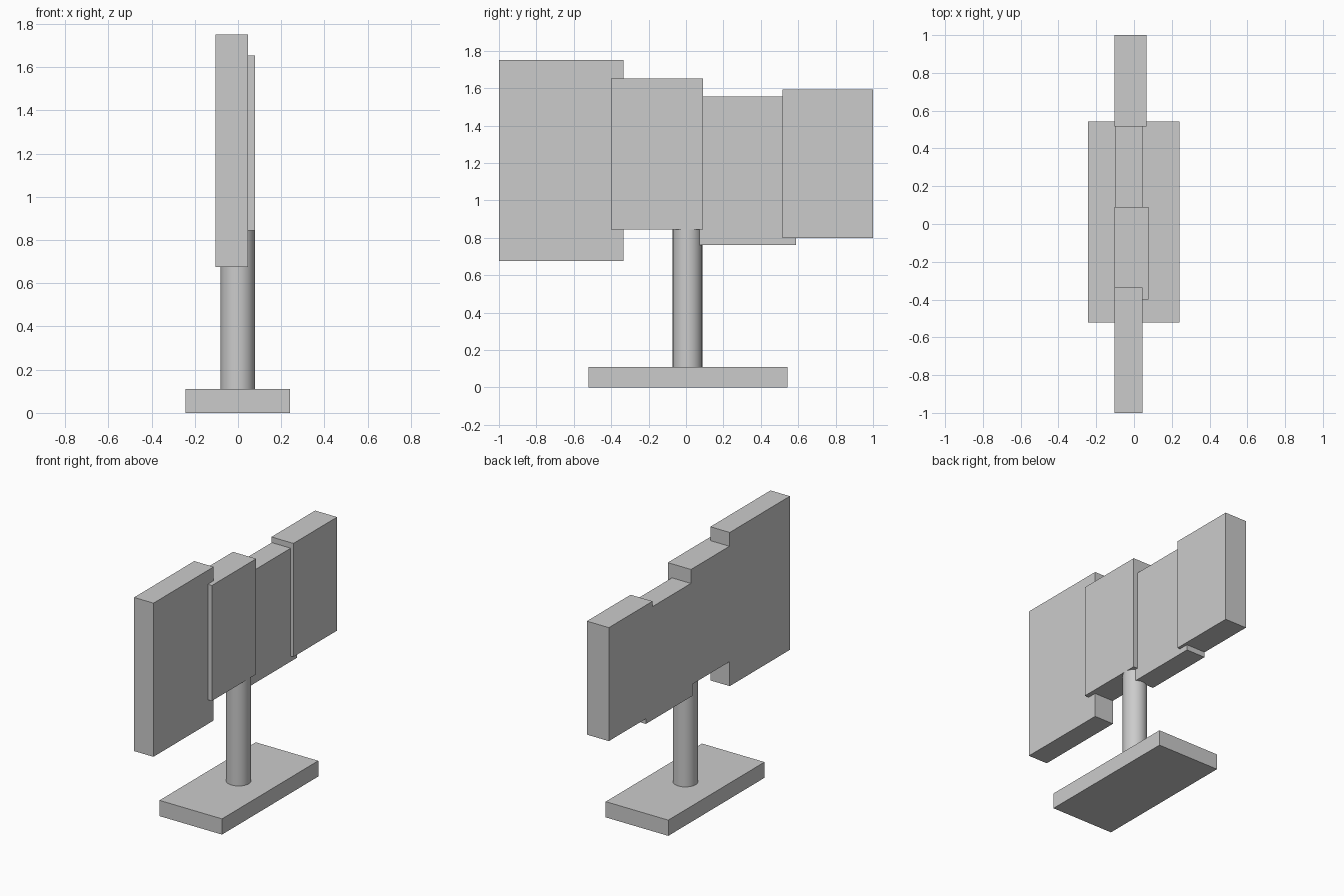
import bpy
import math

if "Cube" in bpy.data.objects:
    bpy.data.objects.remove(bpy.data.objects["Cube"])


def box(name, x, y, z):
    """Box from (min, max) ranges on each axis."""
    bpy.ops.mesh.primitive_cube_add(size=1, location=[sum(r) / 2 for r in (x, y, z)])
    ob = bpy.context.object
    ob.name = name
    ob.scale = [r[1] - r[0] for r in (x, y, z)]
    bpy.ops.object.transform_apply(location=False, rotation=False, scale=True)
    return ob


# Base slab
box("base", (-0.243, 0.241), (-0.521, 0.543), (0.0, 0.11))

# Round post, sunk into the base and the panels
z0, z1 = 0.09, 0.87
bpy.ops.mesh.primitive_cylinder_add(vertices=48, radius=0.079, depth=z1 - z0,
                                    location=(-0.001, 0.008, (z0 + z1) / 2))
bpy.context.object.name = "post"
bpy.ops.object.shade_smooth_by_angle(angle=math.radians(35))

# Overlapping sign panels: x range, y range, z range
panels = [
    ((-0.104, 0.046), (-1.0, -0.335), (0.675, 1.75)),
    ((-0.102, 0.078), (-0.40, 0.09), (0.845, 1.653)),
    ((-0.101, 0.046), (0.07, 0.587), (0.762, 1.555)),
    ((-0.103, 0.067), (0.517, 1.0), (0.80, 1.594)),
]
for i, ranges in enumerate(panels, 1):
    box(f"panel_{i}", *ranges)
